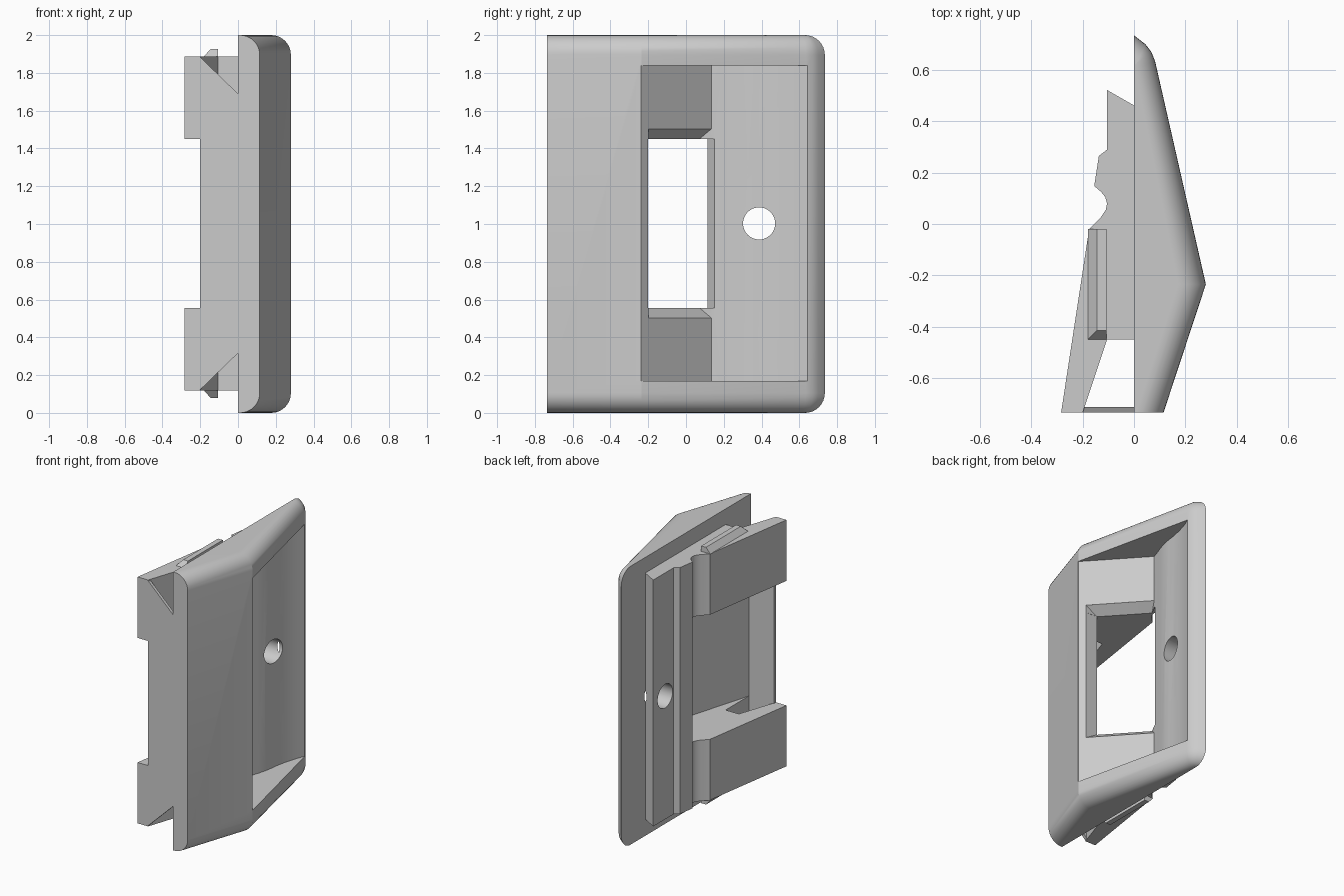
import bpy, bmesh, math

cube = bpy.data.objects.get("Cube")
if cube:
    bpy.data.objects.remove(cube, do_unlink=True)

grey = bpy.data.materials.new("plain_grey")
grey.use_nodes = True
grey.diffuse_color = (0.6, 0.6, 0.6, 1)
grey.node_tree.nodes["Principled BSDF"].inputs["Base Color"].default_value = (0.6, 0.6, 0.6, 1)

MID = 1.003    # mirror height of the fittings


def finish(name, bm):
    bmesh.ops.recalc_face_normals(bm, faces=bm.faces[:])
    mesh = bpy.data.meshes.new(name)
    bm.to_mesh(mesh)
    bm.free()
    mesh.materials.append(grey)
    obj = bpy.data.objects.new(name, mesh)
    bpy.context.collection.objects.link(obj)
    return obj


def loft(name, rings):
    bm = bmesh.new()
    loops = [[bm.verts.new(p) for p in ring] for ring in rings]
    n = len(loops[0])
    for a, b in zip(loops, loops[1:]):
        for i in range(n):
            j = (i + 1) % n
            bm.faces.new((a[i], a[j], b[j], b[i]))
    bm.faces.new(loops[0][::-1])
    bm.faces.new(loops[-1])
    return finish(name, bm)


def prism(name, outline, low, high):
    return loft(name, [[(x, y, z) for x, y in outline] for z in (low, high)])


def hull(name, points):
    bm = bmesh.new()
    for p in points:
        bm.verts.new(p)
    bmesh.ops.convex_hull(bm, input=bm.verts[:])
    return finish(name, bm)


def combine(target, tool, operation):
    tool.hide_render = True
    mod = target.modifiers.new(operation.lower(), 'BOOLEAN')
    mod.operation = operation
    mod.solver = 'EXACT'
    mod.object = tool
    bpy.ops.object.select_all(action='DESELECT')
    bpy.context.view_layer.objects.active = target
    target.select_set(True)
    bpy.ops.object.modifier_apply(modifier=mod.name)
    bpy.data.objects.remove(tool, do_unlink=True)


# Ridged cover with rounded ends
def cover_ring(z, h):
    outline = [(0, -.735), (.115 - h, -.735), (.28 - h, -.235),
               (.082 - .75 * h, .635 - .3 * h), (.068 - .6 * h, .67 - .45 * h),
               (.045 - .35 * h, .7 - .75 * h), (0, .735 - h)]
    return [(x, y, z) for x, y in outline]


R, STEPS = .105, 8
arc = [math.pi / 2 * i / STEPS for i in range(STEPS + 1)]
lower = [(R * (1 - math.cos(a)), R * (1 - math.sin(a))) for a in arc]
rings = [cover_ring(z, h) for z, h in lower]
rings += [cover_ring(2 - z, h) for z, h in reversed(lower)]
body = loft("cover_body", rings)

# Rear mounting block with notch and undercut lip
block = prism("mounting_block", [
    (.02, -.45), (-.105, -.45), (-.2, -.735), (-.284, -.735), (-.175, -.02),
    (-.13, .025), (-.11, .055), (-.105, .08), (-.112, .105), (-.128, .125),
    (-.155, .148), (-.137, .265), (-.105, .29), (-.105, .522), (0, .462), (.02, .462)],
    .118, 1.888)
combine(body, block, 'UNION')

# Thin front web with sloping ends
web = loft("front_web", [
    [(x, y, z) for x, z in ((-.205, .118), (-.205, 1.888), (.01, 1.68), (.01, .326))]
    for y in (-.735, -.713)])
combine(body, web, 'UNION')

# Deep recess open to the rear slope
recess = prism("recess_cutter", [
    (.278, -.237), (-.06, .135), (-.042, .19), (-.02, .25), (-.002, .31),
    (.006, .36), (.014, .42), (.03, .5), (.054, .58), (.08, .645),
    (.4, .645), (.4, -.237)], .17, 1.838)
combine(body, recess, 'DIFFERENCE')

# Hollow between the arms, opening into the recess
hollow = prism("hollow_cutter", [
    (-.5, -.8), (-.2, -.8), (-.2, -.713), (0, -.713), (.15, -.2), (.3, -.2),
    (.3, .15), (-.055, .15), (-.105, .115), (-.5, .115)], .555, 1.45)
combine(body, hollow, 'DIFFERENCE')

# Tapered sills of the window
corners = []
for x, y, z in ((.243, -.199, .502), (-.06, .135, .502),
                (.15, -.199, .557), (-.095, .07, .557),
                (.3, -.199, .502), (.0, .135, .502)):
    corners += [(x, y, z), (x, y, 2 * MID - z)]
combine(body, hull("sill_cutter", corners), 'DIFFERENCE')

# Round screw hole
hole = loft("hole_cutter", [
    [(x, .387 + .085 * math.cos(math.tau * i / 40), 1.003 + .085 * math.sin(math.tau * i / 40))
     for i in range(40)] for x in (-.4, .4)])
combine(body, hole, 'DIFFERENCE')

bpy.ops.object.select_all(action='DESELECT')
bpy.context.view_layer.objects.active = body
body.select_set(True)
bpy.ops.object.shade_smooth_by_angle(angle=math.radians(28))

# Latches on the upper and lower ends
for name, flip in (("upper_latch", False), ("lower_latch", True)):
    points = []
    for x, y, z in ((-.18, -.45, 1.887), (-.107, -.45, 1.887), (-.18, -.02, 1.887),
                    (-.107, -.02, 1.887), (-.145, -.415, 1.927), (-.107, -.415, 1.927),
                    (-.145, -.02, 1.927), (-.107, -.02, 1.927)):
        points.append((x, y, 2 * MID - z if flip else z))
    hull(name, points)
